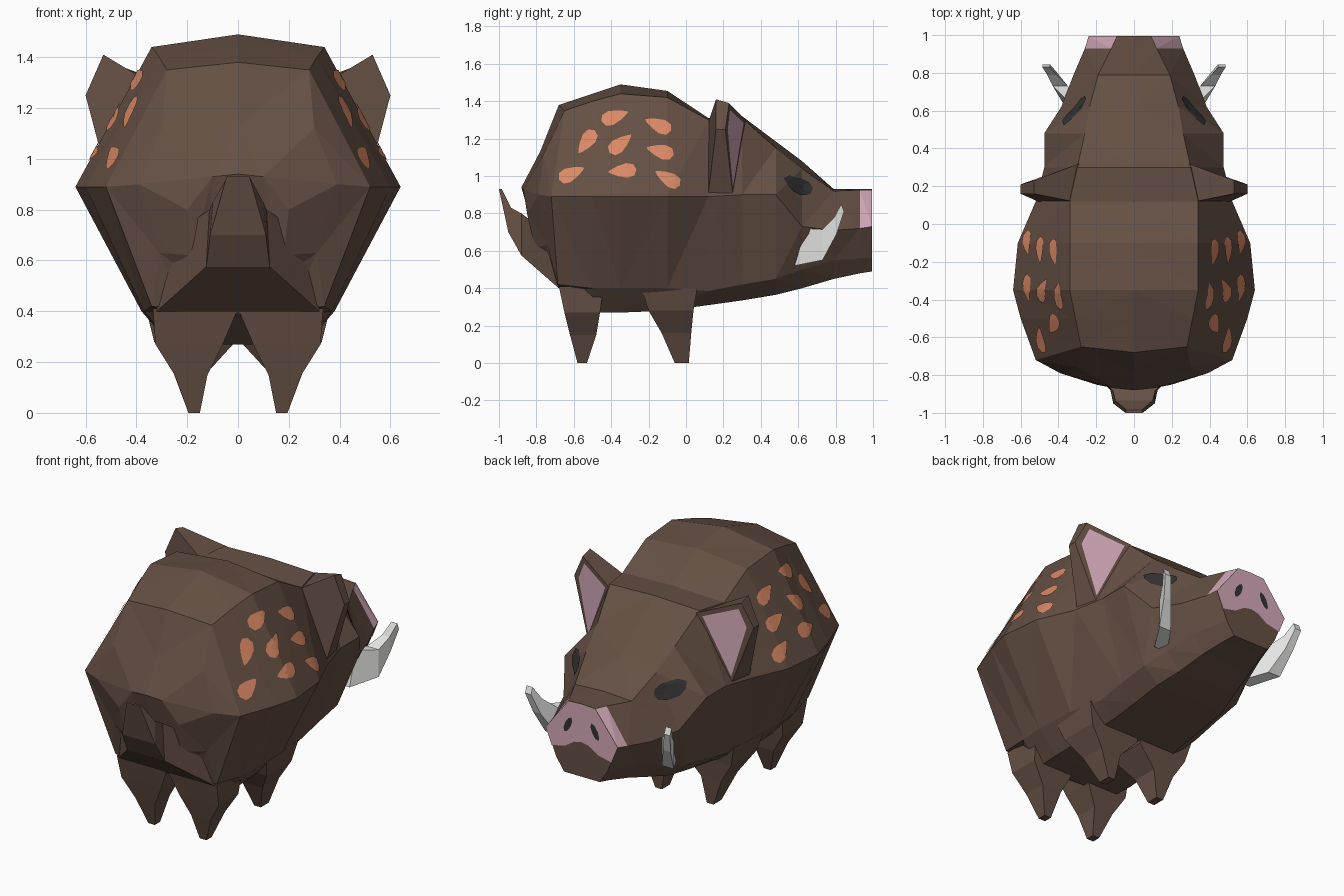
import bpy, bmesh, math
from mathutils import Vector
from mathutils.bvhtree import BVHTree

if "Cube" in bpy.data.objects:
    bpy.data.objects.remove(bpy.data.objects["Cube"])


def material(name, r, g, b):
    m = bpy.data.materials.new(name)
    m.diffuse_color = (r, g, b, 1)
    m.use_nodes = True
    m.node_tree.nodes["Principled BSDF"].inputs["Base Color"].default_value = m.diffuse_color
    return m


brown = material("brown_hide", 0.13, 0.08, 0.058)
orange = material("orange_spots", 0.70, 0.25, 0.13)
pink = material("pink_skin", 0.66, 0.40, 0.49)
ivory = material("ivory", 0.78, 0.78, 0.77)
dark = material("dark_grey", 0.032, 0.032, 0.034)


def finish(name, bm, mats, mirror=False, fix=True):
    if fix:
        bmesh.ops.recalc_face_normals(bm, faces=bm.faces[:])
    me = bpy.data.meshes.new(name)
    bm.to_mesh(me)
    bm.free()
    ob = bpy.data.objects.new(name, me)
    bpy.context.collection.objects.link(ob)
    for m in mats:
        me.materials.append(m)
    if mirror:
        ob.modifiers.new("mirror", "MIRROR").use_axis = (True, False, False)
    return ob


def loft(rings):
    """Closed skin through rings of equal point count."""
    bm = bmesh.new()
    rows = [[bm.verts.new(p) for p in r] for r in rings]
    n = len(rows[0])
    for a, b in zip(rows, rows[1:]):
        for i in range(n):
            j = (i + 1) % n
            bm.faces.new((a[i], a[j], b[j], b[i]))
    bm.faces.new(rows[0])
    bm.faces.new(rows[-1])
    return bm


# Body and head: half sections top, corner, side, low, belly corner, belly
def full_ring(top, corner, side, low, bottom):
    half = [corner, side, low, (low[0] * 0.7, bottom[1], bottom[2])]
    left = [(-x, y, z) for x, y, z in reversed(half)]
    return [top] + half + [bottom] + left


rump = [
    full_ring((0, -.88, .94), (.10, -.87, .93), (.20, -.85, .80), (.18, -.81, .62), (0, -.76, .50)),
    full_ring((0, -.78, 1.13), (.30, -.76, 1.12), (.39, -.79, .90), (.31, -.74, .63), (0, -.70, .42)),
    full_ring((0, -.68, 1.38), (.28, -.65, 1.35), (.52, -.72, .89), (.34, -.685, .42), (0, -.67, .39)),
]
# y, top z, corner x z, side x z, low x z, belly z
sections = [
    (-.50, 1.44, .31, 1.40, .60, .89, .37, .40, .27),
    (-.35, 1.49, .34, 1.44, .64, .89, .38, .40, .27),
    (-.10, 1.455, .34, 1.42, .615, .89, .37, .40, .28),
    (.12, 1.31, .34, 1.30, .52, .89, .34, .385, .31),
    (.30, 1.32, .30, 1.31, .475, .90, .335, .42, .335),
    (.48, 1.185, .26, 1.15, .475, .90, .33, .45, .365),
    (.62, 1.08, .235, 1.04, .385, .73, .28, .50, .40),
    (.79, .93, .19, .92, .32, .71, .235, .55, .45),
    (.93, .93, .12, .925, .26, .72, .19, .56, .48),
    (.995, .93, .09, .925, .24, .73, .17, .565, .49),
]
rings = rump + [
    full_ring((0, y, t), (cx, y, cz), (sx, y, sz), (lx, y, lz), (0, y, b))
    for y, t, cx, cz, sx, sz, lx, lz, b in sections]
bm = loft(rings)
for f in bm.faces:  # pink rim on the sloping sides of the snout
    c = f.calc_center_median()
    if .93 < c.y < .99 and .74 < c.z < .90:
        f.material_index = 1
bmesh.ops.triangulate(bm, faces=bm.faces[:])
bmesh.ops.recalc_face_normals(bm, faces=bm.faces[:])
surface = BVHTree.FromBMesh(bm)
finish("body", bm, [brown, pink])


# Painted plates laid on the right flank and mirrored
def plate(bm, outline):
    pts = [Vector(p) for p in outline]
    mid = sum(pts, Vector((0, 0))) / len(pts)

    def land(p):
        hit, nor, _, _ = surface.ray_cast(Vector((2, p.x, p.y)), Vector((-1, 0, 0)))
        return bm.verts.new(hit + nor * 0.006)
    rows = [[land(mid.lerp(p, t)) for p in pts] for t in (.35, .7, 1)]
    faces = [bm.faces.new(rows[0])]
    n = len(pts)
    for a, b in zip(rows, rows[1:]):
        for i in range(n):
            j = (i + 1) % n
            faces.append(bm.faces.new((a[i], b[i], b[j], a[j])))
    for f in faces:
        f.normal_update()
        if f.normal.x < 0:
            f.normal_flip()


def teardrop(y, z, angle, length=.15, width=.062):
    out = []
    for i in range(10):
        a = 2 * math.pi * i / 10
        u = math.cos(a) * length / 2
        v = math.sin(a) * width / 2 * (1.25 - .75 * math.cos(a)) * .9
        c, s = math.cos(angle), math.sin(angle)
        out.append((y + u * c - v * s, z + u * s + v * c))
    return out


bm = bmesh.new()
for y, z, deg in [(-.38, 1.315, 200 - 180), (-.15, 1.27, 157), (-.53, 1.18, 235),
                  (-.35, 1.17, 40), (-.14, 1.13, 165), (-.61, 1.01, 25),
                  (-.34, 1.025, 185), (-.10, .985, 150)]:
    plate(bm, teardrop(y, z, math.radians(deg)))
finish("flank_spots", bm, [orange], mirror=True, fix=False)

bm = bmesh.new()
plate(bm, [(.52, .985), (.55, 1.0), (.61, .985), (.66, .96), (.675, .93),
           (.66, .90), (.61, .895), (.57, .915), (.54, .95)])
finish("eyes", bm, [dark], mirror=True, fix=False)

# Snout pad and nostrils
def front_plate(name, outline, y, mat, mirror):
    bm = bmesh.new()
    f = bm.faces.new([bm.verts.new((x, y, z)) for x, z in outline])
    f.normal_update()
    if f.normal.y < 0:
        f.normal_flip()
    finish(name, bm, [mat], mirror, fix=False)


front_plate("snout_pad", [(0, .93), (.09, .925), (.24, .73), (.20, .63), (.11, .65),
                          (.05, .69), (0, .70)], .998, pink, True)
nostril = []
for i in range(8):
    a = math.pi * i / 4
    u, v = .02 * math.cos(a), .052 * math.sin(a)
    nostril.append((.09 + u * .9 - v * .45, .785 + v * .9 + u * .45))
front_plate("nostrils", nostril, 1.0, dark, True)


# Box sections for legs: z, x range, y range
def leg(name, rows):
    bm = loft([[(x0, y0, z), (x1, y0, z), (x1, y1, z), (x0, y1, z)]
               for z, x0, x1, y0, y1 in rows])
    finish(name, bm, [brown], mirror=True)


leg("hind_legs", [(.41, .0, .335, -.68, -.44), (.27, .06, .325, -.65, -.46),
                  (.15, .12, .25, -.62, -.48), (0, .15, .195, -.58, -.53)])
leg("fore_legs", [(.40, .0, .36, -.24, .06), (.28, .01, .33, -.20, .04),
                  (.16, .12, .255, -.13, .028), (0, .15, .195, -.06, .015)])

# Tail: half width, outer y z, inner y z
tail = [(.045, -1.0, .93, -.985, .93), (.11, -.95, .70, -.935, .83),
        (.125, -.88, .575, -.88, .80), (.32, -.68, .40, -.72, .68)]
finish("tail", loft([[(-w, oy, oz), (w, oy, oz), (w * .9, iy, iz), (-w * .9, iy, iz)]
                     for w, oy, oz, iy, iz in tail]), [brown])

# Tusks: inner x, outer x, upper y z, lower y z
tusk = [(.25, .34, .64, .72, .58, .52), (.35, .43, .73, .715, .73, .55),
        (.41, .46, .79, .775, .805, .69), (.445, .485, .83, .85, .845, .81)]
finish("tusks", loft([[(a, uy, uz), (b, uy, uz), (b, ly, lz), (a, ly, lz)]
                      for a, b, uy, uz, ly, lz in tusk]), [ivory], mirror=True)

# Ears with pink inset lining
back = [(.33, .12, 1.29), (.53, .16, 1.41), (.60, .16, 1.25), (.51, .12, .91)]
front = [(.29, .32, 1.30), (.53, .23, 1.39), (.60, .21, 1.25), (.48, .25, .90)]
bm = loft([back, front])
bmesh.ops.recalc_face_normals(bm, faces=bm.faces[:])
bm.faces.ensure_lookup_table()
face = bm.faces[-1]
bmesh.ops.inset_region(bm, faces=[face], thickness=.04, depth=0)
face.material_index = 1
finish("ears", bm, [brown, pink], mirror=True)
